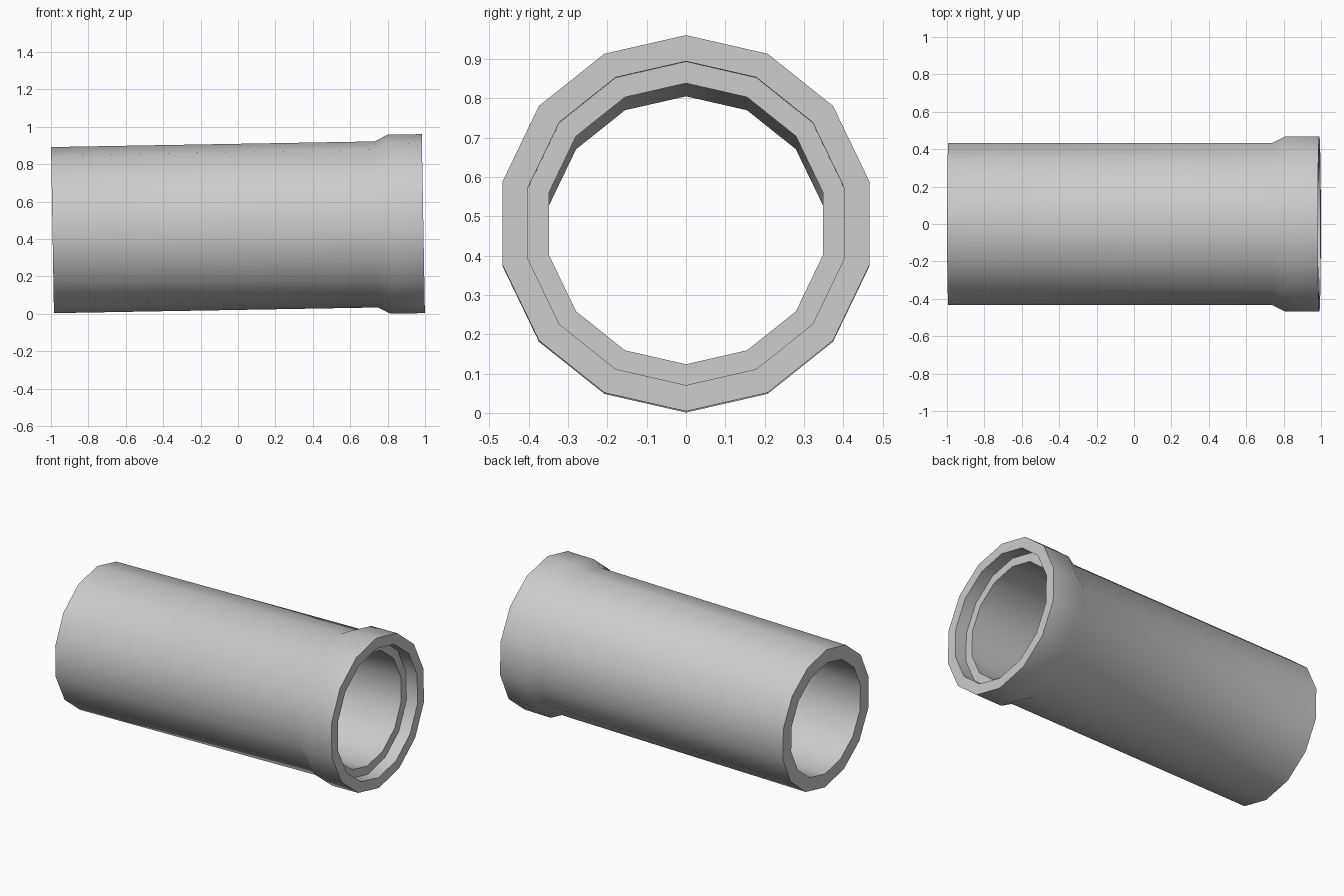
import bpy, bmesh, math

if "Cube" in bpy.data.objects:
    bpy.data.objects.remove(bpy.data.objects["Cube"])

SIDES = 14
# closed wall profile: (position along the axis, radius)
PROFILE = [
    (-0.992, 0.444), (0.74, 0.444),    # barrel outside
    (0.807, 0.4785), (0.991, 0.4785),  # flared bell
    (0.991, 0.412), (0.912, 0.412),    # socket
    (0.912, 0.3575), (-0.992, 0.3575), # bore
]

# spin the profile around the x axis, one vertex straight up
bm = bmesh.new()
rings = []
for i in range(SIDES):
    a = 2 * math.pi * i / SIDES
    rings.append([bm.verts.new((x, r * math.sin(a), r * math.cos(a))) for x, r in PROFILE])
n = len(PROFILE)
for i in range(SIDES):
    a, b = rings[i], rings[(i + 1) % SIDES]
    for j in range(n):
        k = (j + 1) % n
        bm.faces.new((a[j], a[k], b[k], b[j]))
bmesh.ops.recalc_face_normals(bm, faces=bm.faces)

mesh = bpy.data.meshes.new("pipe_section")
bm.to_mesh(mesh)
bm.free()
pipe = bpy.data.objects.new("pipe_section", mesh)
bpy.context.collection.objects.link(pipe)

# the pipe lies on the ground, tipped slightly by its bell
pipe.location = (0, 0, 0.4652)
pipe.rotation_euler = (0, math.radians(-1), 0)

bpy.context.view_layer.objects.active = pipe
pipe.select_set(True)
bpy.ops.object.shade_smooth_by_angle(angle=math.radians(35))
